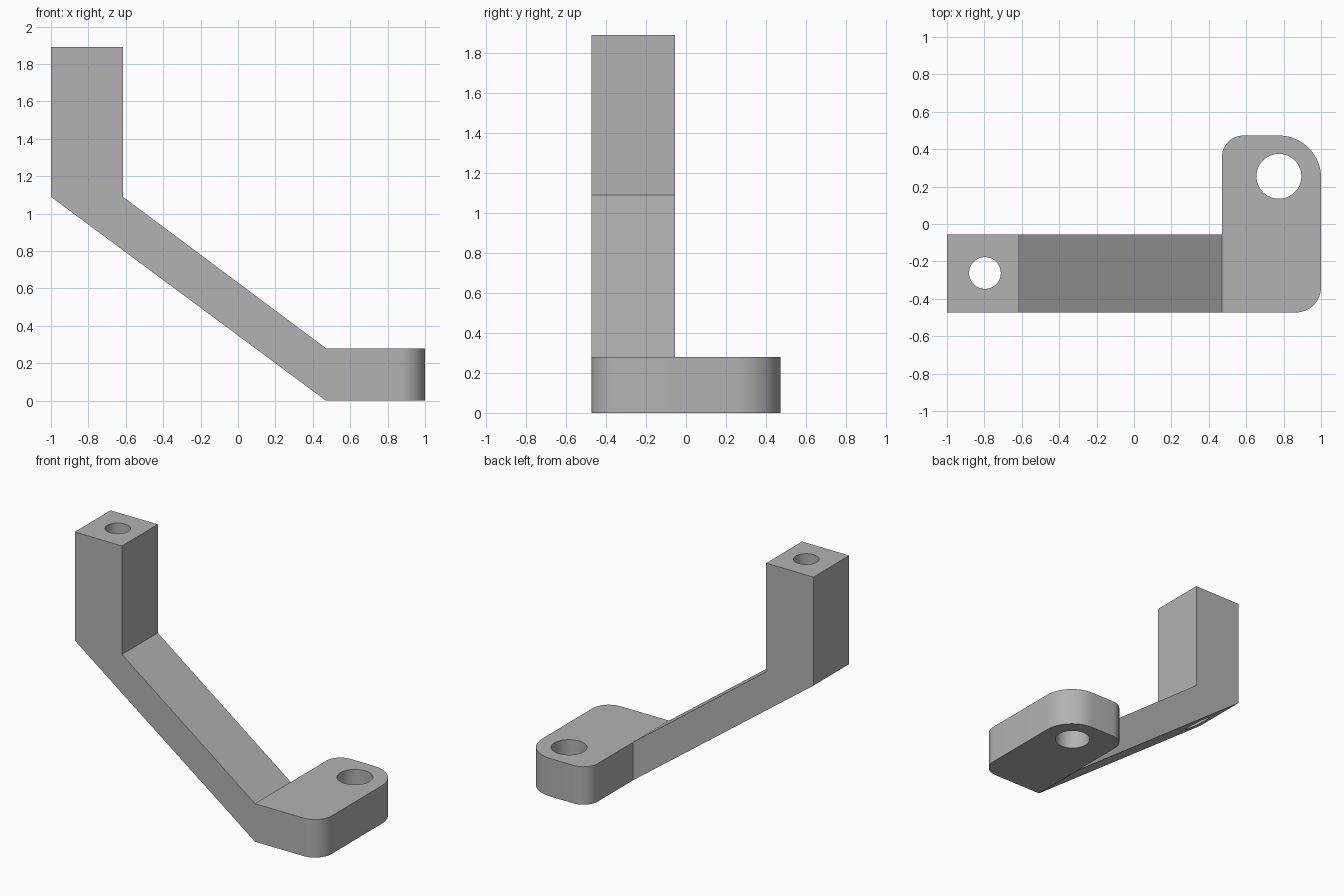
import bpy
import bmesh
from math import sin, cos, pi, radians
from mathutils import Vector

cube = bpy.data.objects.get("Cube")
if cube:
    bpy.data.objects.remove(cube, do_unlink=True)

grey = bpy.data.materials.new("light grey")
grey.use_nodes = True
colour = (0.45, 0.45, 0.45, 1)
grey.diffuse_color = colour
grey.node_tree.nodes["Principled BSDF"].inputs["Base Color"].default_value = colour


def prism(name, outline, offset):
    """Extrude a closed outline of 3D points along offset."""
    bm = bmesh.new()
    face = bm.faces.new([bm.verts.new(p) for p in outline])
    extruded = bmesh.ops.extrude_face_region(bm, geom=[face], use_keep_orig=True)
    moved = [v for v in extruded["geom"] if isinstance(v, bmesh.types.BMVert)]
    bmesh.ops.translate(bm, verts=moved, vec=Vector(offset))
    bmesh.ops.recalc_face_normals(bm, faces=bm.faces)
    mesh = bpy.data.meshes.new(name)
    bm.to_mesh(mesh)
    bm.free()
    mesh.materials.append(grey)
    obj = bpy.data.objects.new(name, mesh)
    bpy.context.collection.objects.link(obj)
    return obj


def arc(x, y, radius, start, sweep, steps):
    angles = [radians(start + sweep * i / steps) for i in range(steps + 1)]
    return [(x + radius * cos(a), y + radius * sin(a), 0) for a in angles]


def combine(target, tool, operation):
    """Apply a boolean and discard the tool."""
    tool.hide_render = True
    mod = target.modifiers.new(operation.lower(), 'BOOLEAN')
    mod.operation, mod.object, mod.solver = operation, tool, 'EXACT'
    bpy.context.view_layer.objects.active = target
    bpy.ops.object.modifier_apply(modifier=mod.name)
    bpy.data.objects.remove(tool, do_unlink=True)


LEFT, RIGHT, FRONT, BACK, THICK = 0.47, 1.0, -0.473, 0.473, 0.28

# Upright post and sloping arm in one side profile
profile = [(-1, 1.89), (-1, 1.09), (LEFT, 0), (LEFT, THICK), (-0.615, 1.09), (-0.615, 1.89)]
bracket = prism("bracket", [(x, FRONT, z) for x, z in profile], (0, 0.417, 0))

# Foot plate with three rounded corners
outline = [(LEFT, FRONT, 0)]
for sx, sy, r, start in ((1, -1, 0.135, -90), (1, 1, 0.225, 0), (-1, 1, 0.115, 90)):
    cx = RIGHT - r if sx > 0 else LEFT + r
    cy = BACK - r if sy > 0 else FRONT + r
    outline += arc(cx, cy, r, start, 90, 16)
combine(bracket, prism("foot_plate", outline, (0, 0, THICK)), 'UNION')

# Vertical through holes in the post and the foot
for x, y, r in ((-0.797, -0.262, 0.085), (0.775, 0.255, 0.12)):
    circle = [(px, py, -0.1) for px, py, _ in arc(x, y, r, 0, 360, 48)[:-1]]
    combine(bracket, prism("hole_cutter", circle, (0, 0, 2.2)), 'DIFFERENCE')

bpy.ops.object.select_all(action='DESELECT')
bracket.select_set(True)
bpy.context.view_layer.objects.active = bracket
bpy.ops.object.shade_smooth_by_angle(angle=pi / 6)
